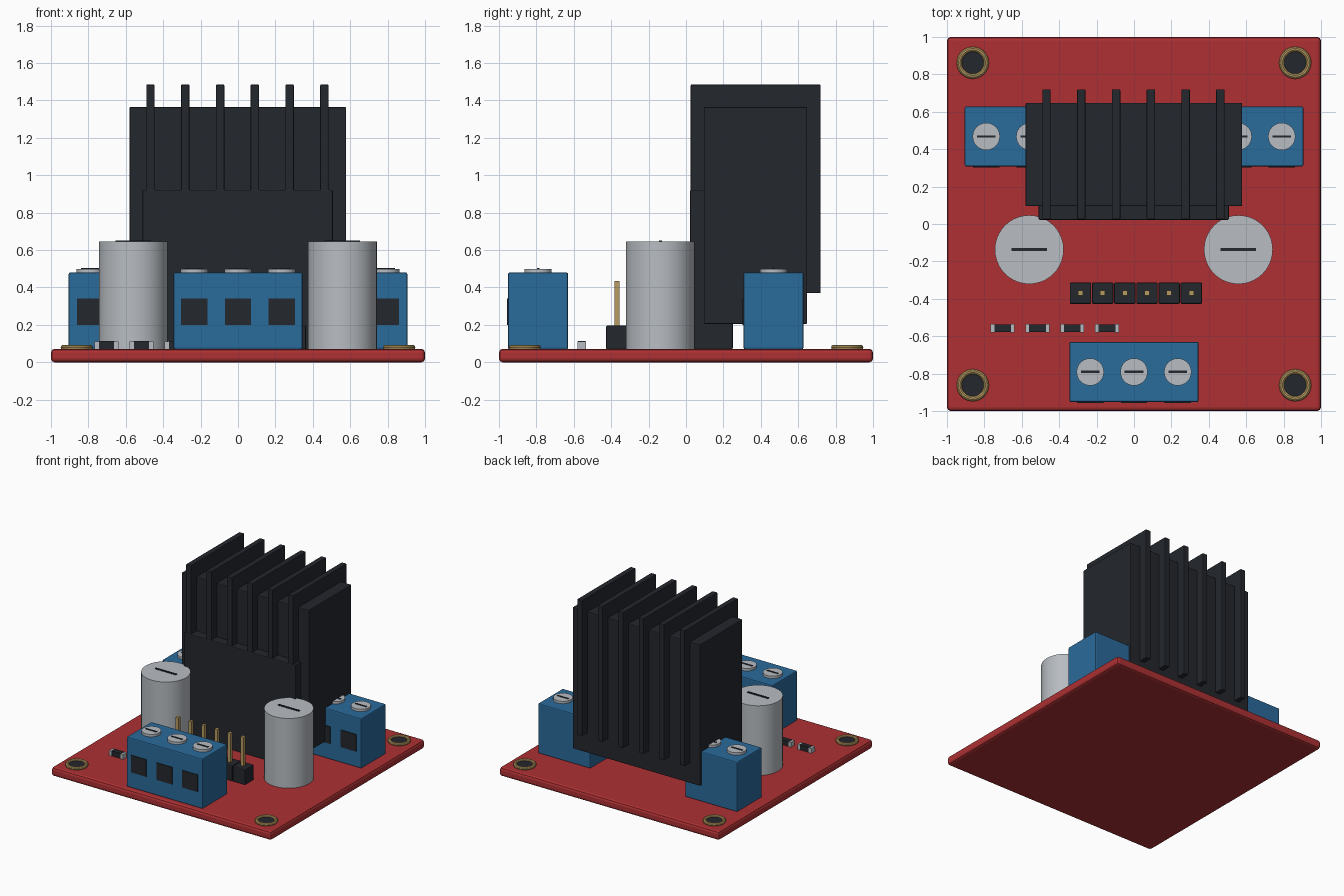
import bpy, math

if "Cube" in bpy.data.objects:
    bpy.data.objects.remove(bpy.data.objects["Cube"])


def material(name, r, g, b):
    m = bpy.data.materials.new(name)
    m.diffuse_color = (r, g, b, 1)
    m.use_nodes = True
    m.node_tree.nodes["Principled BSDF"].inputs["Base Color"].default_value = m.diffuse_color
    return m


RED = material("board_red", 0.42, 0.03, 0.033)
BLUE = material("terminal_blue", 0.023, 0.145, 0.33)
BLACK = material("matte_black", 0.017, 0.02, 0.026)
SILVER = material("silver", 0.48, 0.51, 0.54)
GOLD = material("brass", 0.48, 0.33, 0.12)


def finish(name, mat, bevel=0):
    ob = bpy.context.object
    ob.name = name
    ob.data.materials.append(mat)
    if bevel:
        mod = ob.modifiers.new("bevel", "BEVEL")
        mod.width = bevel
        mod.segments = 2
    return ob


def box(name, mat, x, y, z, bevel=0):
    """Box from (min, max) ranges on each axis."""
    bpy.ops.mesh.primitive_cube_add(size=1, location=[sum(r) / 2 for r in (x, y, z)])
    bpy.context.object.scale = [r[1] - r[0] for r in (x, y, z)]
    bpy.ops.object.transform_apply(location=False, rotation=False, scale=True)
    return finish(name, mat, bevel)


def cylinder(name, mat, x, y, z, r, sides=32):
    bpy.ops.mesh.primitive_cylinder_add(vertices=sides, radius=r, depth=z[1] - z[0],
                                        location=(x, y, (z[0] + z[1]) / 2))
    bpy.ops.object.shade_smooth_by_angle()
    return finish(name, mat)


def around(c, width):
    return (c - width / 2, c + width / 2)


def terminal(name, x, y, screws):
    """Screw terminal with wire openings facing the front."""
    box(name, BLUE, x, y, (0.07, 0.48), 0.008)
    for sx in screws:
        sy = (y[0] + y[1]) / 2
        cylinder(name + "_screw", SILVER, sx, sy, (0.47, 0.5), 0.073)
        box(name + "_screw_slot", BLACK, around(sx, 0.1), around(sy, 0.013), (0.49, 0.504))
        box(name + "_opening", BLACK, around(sx, 0.14), (y[0] - 0.006, y[0] + 0.02), (0.2, 0.34))


# Board
box("circuit_board", RED, (-1, 1), (-1, 1), (0, 0.072), 0.02)

# Mounting holes: brass ring around a dark disc
for sx in (-1, 1):
    for sy in (-1, 1):
        x, y = 0.862 * sx, 0.862 * sy
        bpy.ops.mesh.primitive_torus_add(location=(x, y, 0.08), major_radius=0.072,
                                         minor_radius=0.014, major_segments=36, minor_segments=10)
        bpy.ops.object.shade_smooth_by_angle()
        finish("mounting_ring", GOLD)
        cylinder("mounting_hole", BLACK, x, y, (0.065, 0.082), 0.066)

# Driver chip and heatsink with fins
box("driver_chip", BLACK, (-0.51, 0.507), (0.022, 0.25), (0.07, 0.922), 0.006)
box("heatsink_body", BLACK, (-0.58, 0.578), (0.095, 0.648), (0.205, 1.365), 0.006)
for i in range(6):
    box("heatsink_fin", BLACK, around(-0.468 + 0.186 * i, 0.045), (0.025, 0.72), (0.37, 1.485), 0.005)

# Screw terminals
terminal("front_terminal", (-0.345, 0.345), (-0.952, -0.63), (-0.234, 0, 0.234))
for s, side in ((-1, "left"), (1, "right")):
    terminal(side + "_terminal", tuple(sorted((0.43 * s, 0.905 * s))), (0.308, 0.628),
             (0.79 * s, 0.557 * s))

# Capacitors with a dark mark on top
for x in (-0.56, 0.558):
    cylinder("capacitor", SILVER, x, -0.137, (0.07, 0.645), 0.184, 40)
    box("capacitor_mark", BLACK, around(x, 0.19), around(-0.137, 0.016), (0.63, 0.651))

# Pin header
for i in range(6):
    x = -0.286 + 0.1185 * i
    box("header_block", BLACK, around(x, 0.114), around(-0.37, 0.114), (0.07, 0.196), 0.006)
    box("header_pin", GOLD, around(x, 0.027), around(-0.37, 0.027), (0.15, 0.435))

# Chip resistors with silver end caps
for i in range(4):
    x = -0.702 + 0.186 * i
    box("resistor", BLACK, around(x, 0.09), around(-0.557, 0.042), (0.07, 0.114))
    for s in (-1, 1):
        box("resistor_cap", SILVER, around(x + 0.052 * s, 0.024), around(-0.557, 0.047), (0.07, 0.112))
